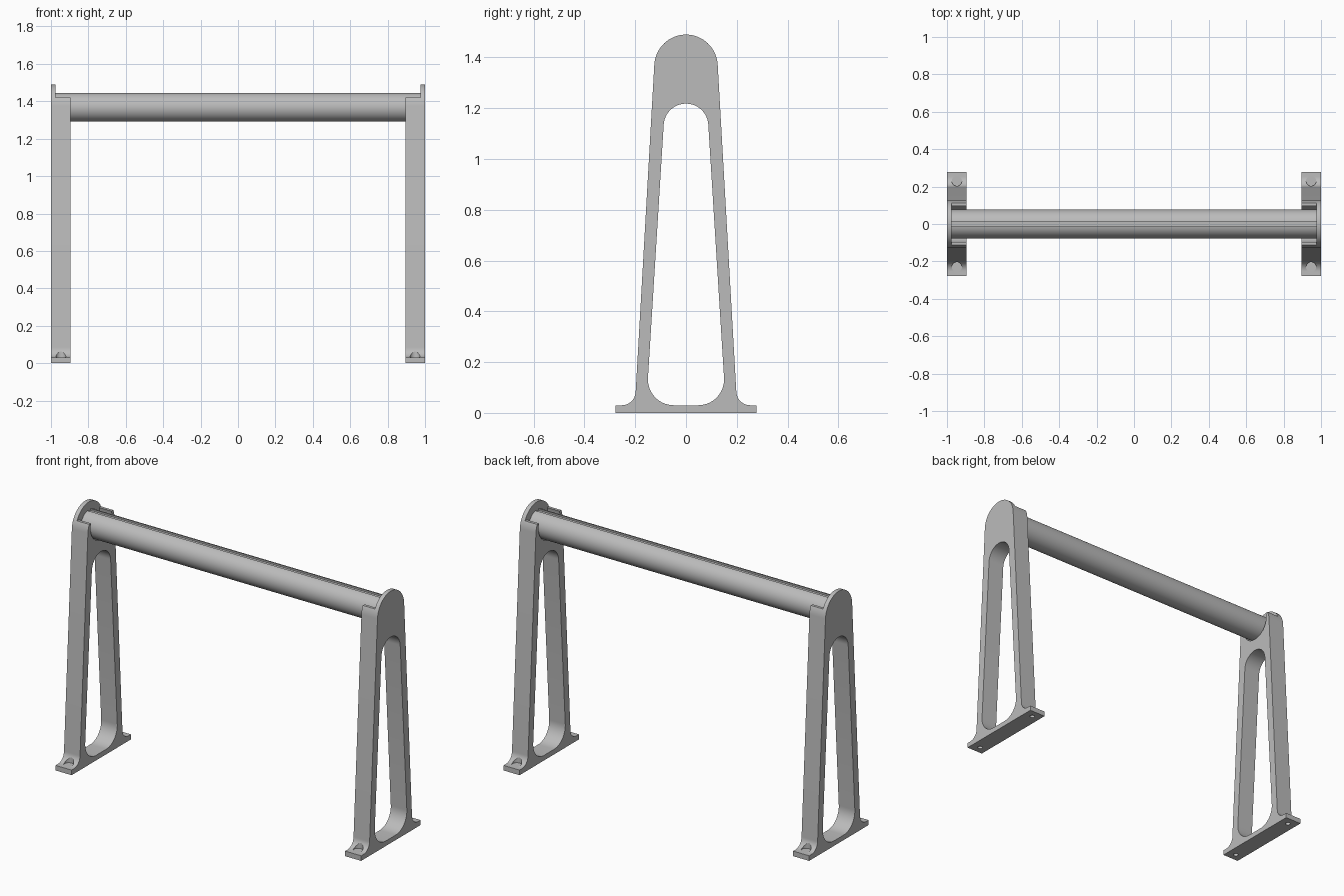
import bpy, bmesh
from math import sin, cos, radians

cube = bpy.data.objects.get("Cube")
if cube:
    bpy.data.objects.remove(cube, do_unlink=True)

grey = bpy.data.materials.new("plain_grey")
grey.use_nodes = True
colour = (0.5, 0.5, 0.5, 1)
grey.diffuse_color = colour
grey.node_tree.nodes["Principled BSDF"].inputs["Base Color"].default_value = colour


def arc(cy, cz, r, a0, a1, n=16):
    """Points of an arc in the y-z plane, angles in degrees."""
    steps = [radians(a0 + (a1 - a0) * i / n) for i in range(n + 1)]
    return [(cy + r * cos(a), cz + r * sin(a)) for a in steps]


def mirrored(half):
    """Close a half profile by reflecting it in y."""
    return half + [(-y, z) for y, z in reversed(half) if y > 1e-5]


def prism(name, profile, x0, x1):
    """Extrude a y-z profile along x."""
    bm = bmesh.new()
    face = bm.faces.new([bm.verts.new((x0, y, z)) for y, z in profile])
    out = bmesh.ops.extrude_face_region(bm, geom=[face])
    moved = [v for v in out["geom"] if isinstance(v, bmesh.types.BMVert)]
    bmesh.ops.translate(bm, verts=moved, vec=(x1 - x0, 0, 0))
    bmesh.ops.recalc_face_normals(bm, faces=bm.faces)
    mesh = bpy.data.meshes.new(name)
    bm.to_mesh(mesh)
    bm.free()
    mesh.materials.append(grey)
    obj = bpy.data.objects.new(name, mesh)
    bpy.context.collection.objects.link(obj)
    return obj


def cone(x, y, z0, z1, r0, r1):
    bpy.ops.mesh.primitive_cone_add(vertices=32, radius1=r0, radius2=r1,
                                    depth=z1 - z0, location=(x, y, (z0 + z1) / 2))
    obj = bpy.context.object
    obj.name = "cutter"
    obj.data.materials.append(grey)
    return obj


def activate(obj):
    bpy.ops.object.select_all(action="DESELECT")
    obj.select_set(True)
    bpy.context.view_layer.objects.active = obj


def cut(obj, cutter):
    mod = obj.modifiers.new("cut", "BOOLEAN")
    mod.operation = "DIFFERENCE"
    mod.solver = "EXACT"
    mod.object = cutter
    activate(obj)
    bpy.ops.object.modifier_apply(modifier=mod.name)
    bpy.data.objects.remove(cutter, do_unlink=True)


def smooth(obj):
    activate(obj)
    bpy.ops.object.shade_smooth_by_angle(angle=radians(25))


# Tapered stand with rounded head, filleted foot and flat base
outline = [(0.277, 0), (0.277, 0.03)]
outline += arc(0.254, 0.086, 0.056, 270, 180, 12)
outline += arc(0, 1.365, 0.125, 4, 90)
left_stand = prism("left_stand", mirrored(outline), 0.895, 1.0)

# Tall window through the stand
window = arc(0.048, 0.132, 0.102, 270, 363, 14) + arc(0, 1.13, 0.088, 4, 90)
cut(left_stand, prism("cutter", mirrored(window), 0.8, 1.1))

# Open saddle for the bar, leaving a thin outer cheek
saddle = [(0.2, 1.6), (0.2, 1.42)] + arc(0, 1.39, 0.1, 17.5, -90, 20)
cut(left_stand, prism("cutter", mirrored(saddle), 0.8, 0.975))

# Countersunk screw holes in the foot
for y in (-0.23, 0.23):
    cut(left_stand, cone(0.947, y, -0.02, 0.1, 0.014, 0.014))
    cut(left_stand, cone(0.947, y, 0.014, 0.03, 0.013, 0.027))
    cut(left_stand, cone(0.947, y, 0.0295, 0.12, 0.027, 0.027))

# Opposite stand
right_stand = left_stand.copy()
right_stand.data = left_stand.data.copy()
right_stand.name = "right_stand"
bpy.context.collection.objects.link(right_stand)
bm = bmesh.new()
bm.from_mesh(right_stand.data)
bmesh.ops.scale(bm, vec=(-1, 1, 1), verts=bm.verts)
bmesh.ops.reverse_faces(bm, faces=bm.faces)
bm.to_mesh(right_stand.data)
bm.free()

# Round bar with a shallow groove along its top
bar_profile = arc(0, 1.368, 0.077, 101, 439, 60) + [(0.0147, 1.434), (-0.0147, 1.434)]
bar = prism("cross_bar", bar_profile, -0.975, 0.975)

for part in (left_stand, right_stand, bar):
    smooth(part)
